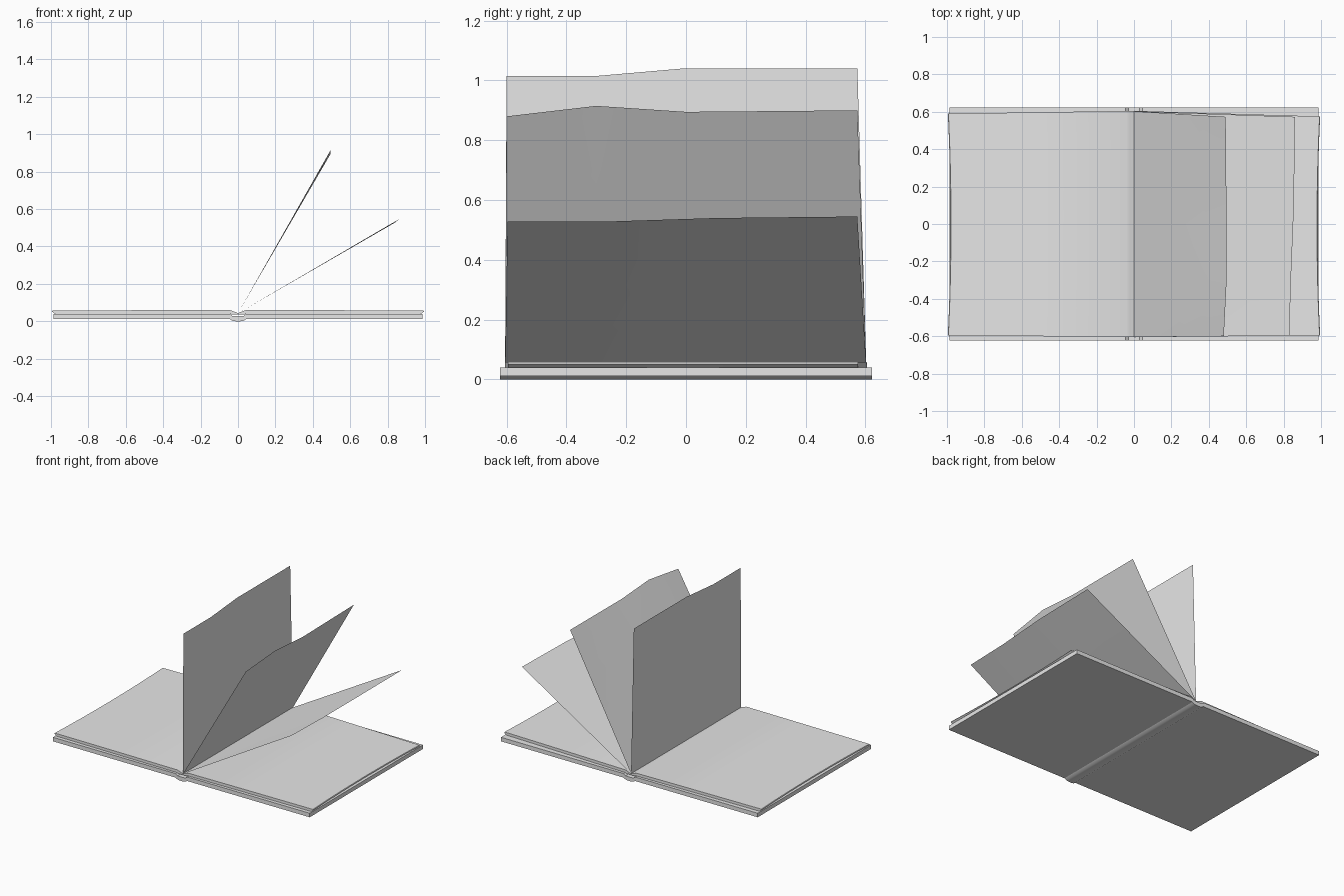
import bpy
import bmesh

if "Cube" in bpy.data.objects:
    bpy.data.objects.remove(bpy.data.objects["Cube"])

grey = bpy.data.materials.new("paper_grey")
grey.diffuse_color = (0.8, 0.8, 0.8, 1)
grey.use_nodes = True
grey.node_tree.nodes["Principled BSDF"].inputs["Base Color"].default_value = grey.diffuse_color


def finish(name, bm, angle=0.5):
    bmesh.ops.recalc_face_normals(bm, faces=bm.faces)
    mesh = bpy.data.meshes.new(name)
    bm.to_mesh(mesh)
    bm.free()
    mesh.materials.append(grey)
    ob = bpy.data.objects.new(name, mesh)
    bpy.context.collection.objects.link(ob)
    bpy.ops.object.select_all(action='DESELECT')
    ob.select_set(True)
    bpy.context.view_layer.objects.active = ob
    bpy.ops.object.shade_smooth_by_angle(angle=angle)
    return ob


def skin(bm, rings, closed):
    """Join rows of points with quads; closed rows also get end caps."""
    rows = [[bm.verts.new(p) for p in r] for r in rings]
    n = len(rows[0])
    for a, b in zip(rows, rows[1:]):
        for i in range(n if closed else n - 1):
            j = (i + 1) % n
            bm.faces.new((a[i], a[j], b[j], b[i]))
    if closed:
        bm.faces.new(rows[0])
        bm.faces.new(rows[-1])


# Cover: two boards joined by a rounded spine
half = [(0.012, 0.0), (0.03, 0.003), (0.045, 0.012), (0.987, 0.012),
        (0.987, 0.04), (0.045, 0.04), (0.03, 0.028)]
profile = half + [(-x, z) for x, z in reversed(half)]
bm = bmesh.new()
skin(bm, [[(x, y, z) for x, z in profile] for y in (-0.622, 0.622)], True)
finish("cover", bm)

# Page blocks: slanted, slightly hollow fore edge, dipping into the gutter
block = [(0.0, 0.036), (0.03, 0.036), (0.05, 0.0395), (0.978, 0.0395), (0.995, 0.052),
         (0.992, 0.058), (0.5, 0.059), (0.04, 0.059), (0.022, 0.052), (0.0, 0.044)]
for side, name, back_taper in ((-1, "left_page_block", 0.015), (1, "right_page_block", 0.03)):
    rings = []
    for k in range(9):
        t = k / 4 - 1
        ring = []
        for x, z in block:
            front, back = -0.605 + 0.01 * x, 0.605 - back_taper * x
            y = front + (back - front) * (t + 1) / 2
            ring.append((side * x * (1 - 0.014 * (1 - t * t)), y, z))
        rings.append(ring)
    bm = bmesh.new()
    skin(bm, rings, True)
    finish(name, bm)

# Loose pages: thin sheets rising from the gutter, with uneven outer edges (x, y, z)
pages = {
    "upright_page": [(0.0, -0.6, 1.015), (0.0, -0.3, 1.015), (0.0, -0.01, 1.04), (0.0, 0.573, 1.04)],
    "tilted_page": [(0.48, -0.6, 0.88), (0.495, -0.3, 0.915), (0.495, 0.0, 0.895), (0.49, 0.573, 0.90)],
    "low_page": [(0.83, -0.597, 0.528), (0.84, -0.27, 0.528), (0.855, 0.1, 0.54), (0.86, 0.573, 0.545)],
}
for name, edge in pages.items():
    root = [(0.0, y, 0.043) for y in (-0.605, -0.3, 0.0, 0.603)]
    rings = []
    for k in range(5):
        s = k / 4
        rings.append([tuple(a + (b - a) * s for a, b in zip(p, q)) for p, q in zip(root, edge)])
    bm = bmesh.new()
    skin(bm, rings, False)
    finish(name, bm)
